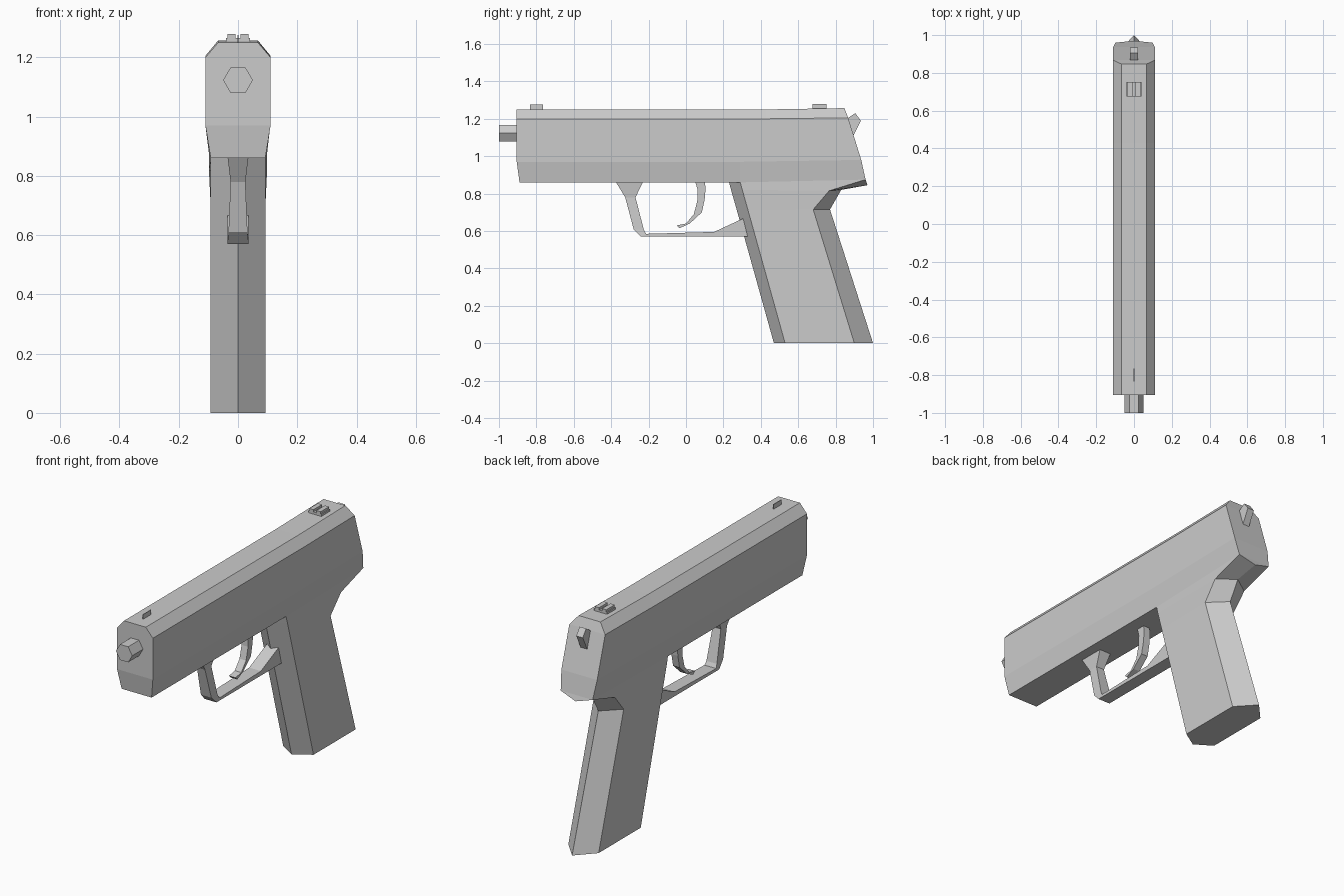
import bpy, bmesh, math
from mathutils import Matrix, Vector

if "Cube" in bpy.data.objects:
    bpy.data.objects.remove(bpy.data.objects["Cube"])


def finish(name, bm):
    bmesh.ops.recalc_face_normals(bm, faces=bm.faces)
    mesh = bpy.data.meshes.new(name)
    bm.to_mesh(mesh)
    bm.free()
    obj = bpy.data.objects.new(name, mesh)
    bpy.context.collection.objects.link(obj)
    return obj


def loft(name, half_rings):
    """Skin half sections (x, y, z), each mirrored across x = 0, and cap both ends."""
    bm = bmesh.new()
    rings = []
    for half in half_rings:
        pts = list(half) + [(-x, y, z) for x, y, z in reversed(half)]
        rings.append([bm.verts.new(p) for p in pts])
    n = len(rings[0])
    for a, b in zip(rings, rings[1:]):
        for i in range(n):
            j = (i + 1) % n
            bm.faces.new((a[i], a[j], b[j], b[i]))
    for r in (rings[0], rings[-1]):
        for i in range(n // 2 - 1):
            bm.faces.new((r[i], r[i + 1], r[n - 2 - i], r[n - 1 - i]))
    bmesh.ops.remove_doubles(bm, verts=bm.verts, dist=1e-5)
    return finish(name, bm)


def strip(name, stations):
    """Bar following stations of (y, z) outer, (y, z) inner and half width."""
    return loft(name, [[(w, *o), (w, *i)] for o, i, w in stations])


def box(name, center, size):
    bm = bmesh.new()
    m = Matrix.Translation(center) @ Matrix.Diagonal(Vector((*size, 1)))
    bmesh.ops.create_cube(bm, size=1, matrix=m)
    return finish(name, bm)


# Slide and frame, with a chamfered top and a slanted rear
loft("slide", [
    [(0, -.89, .86), (.092, -.89, .86), (.11, -.905, .97), (.11, -.905, 1.2), (.067, -.905, 1.25)],
    [(0, .29, .86), (.092, .29, .86), (.11, .29, .97), (.11, .43, 1.2), (.067, .43, 1.25)],
    [(0, .97, .845), (.098, .96, .875), (.11, .937, .98), (.11, .867, 1.205), (.067, .847, 1.257)],
])

# Six-sided grip, flaring back into the tang
loft("grip", [
    [(0, .47, 0), (.093, .53, 0), (.093, .90, 0), (0, 1.0, 0)],
    [(0, .272, .71), (.093, .332, .71), (.093, .68, .715), (0, .77, .715)],
    [(0, .241, .82), (.093, .301, .82), (.098, .765, .815), (0, .83, .82)],
    [(0, .23, .86), (.092, .29, .86), (.098, .96, .875), (0, .97, .845)],
])

# Trigger guard
strip("trigger_guard", [
    ((-.375, .862), (-.23, .862), .035),
    ((-.325, .78), (-.27, .78), .025),
    ((-.28, .61), (-.225, .605), .032),
    ((-.24, .57), (-.213, .585), .036),
    ((.15, .57), (.15, .595), .036),
    ((.33, .57), (.305, .667), .036),
])

# Curved trigger
strip("trigger", [
    ((.05, .862), (.10, .862), .02),
    ((.062, .82), (.105, .83), .02),
    ((.06, .76), (.10, .77), .02),
    ((.042, .69), (.085, .70), .02),
    ((0, .64), (.02, .64), .02),
    ((-.05, .63), (-.035, .615), .02),
])

# Hexagonal barrel
bm = bmesh.new()
bmesh.ops.create_cone(bm, cap_ends=True, segments=6, radius1=.05, radius2=.05, depth=.12,
                      matrix=Matrix.Translation((0, -.94, 1.123))
                      @ Matrix.Rotation(math.pi / 2, 4, 'X') @ Matrix.Rotation(math.pi / 6, 4, 'Z'))
if max(v.co.x for v in bm.verts) < .049:
    bmesh.ops.rotate(bm, verts=bm.verts, cent=(0, -.94, 1.123),
                     matrix=Matrix.Rotation(math.pi / 6, 3, 'Y'))
finish("barrel", bm)

# Hammer
strip("hammer", [
    ((.89, 1.10), (.86, 1.10), .02),
    ((.935, 1.19), (.85, 1.19), .02),
    ((.905, 1.23), (.86, 1.20), .02),
])

# Sights: thin front blade, notched rear block
box("front_sight", (0, -.80, 1.258), (.004, .07, .036))
box("rear_sight_base", (0, .713, 1.257), (.08, .075, .018))
ear = box("rear_sight_ears", (.022, .713, 1.268), (.026, .075, .022))
ear.modifiers.new("mirror", 'MIRROR')
